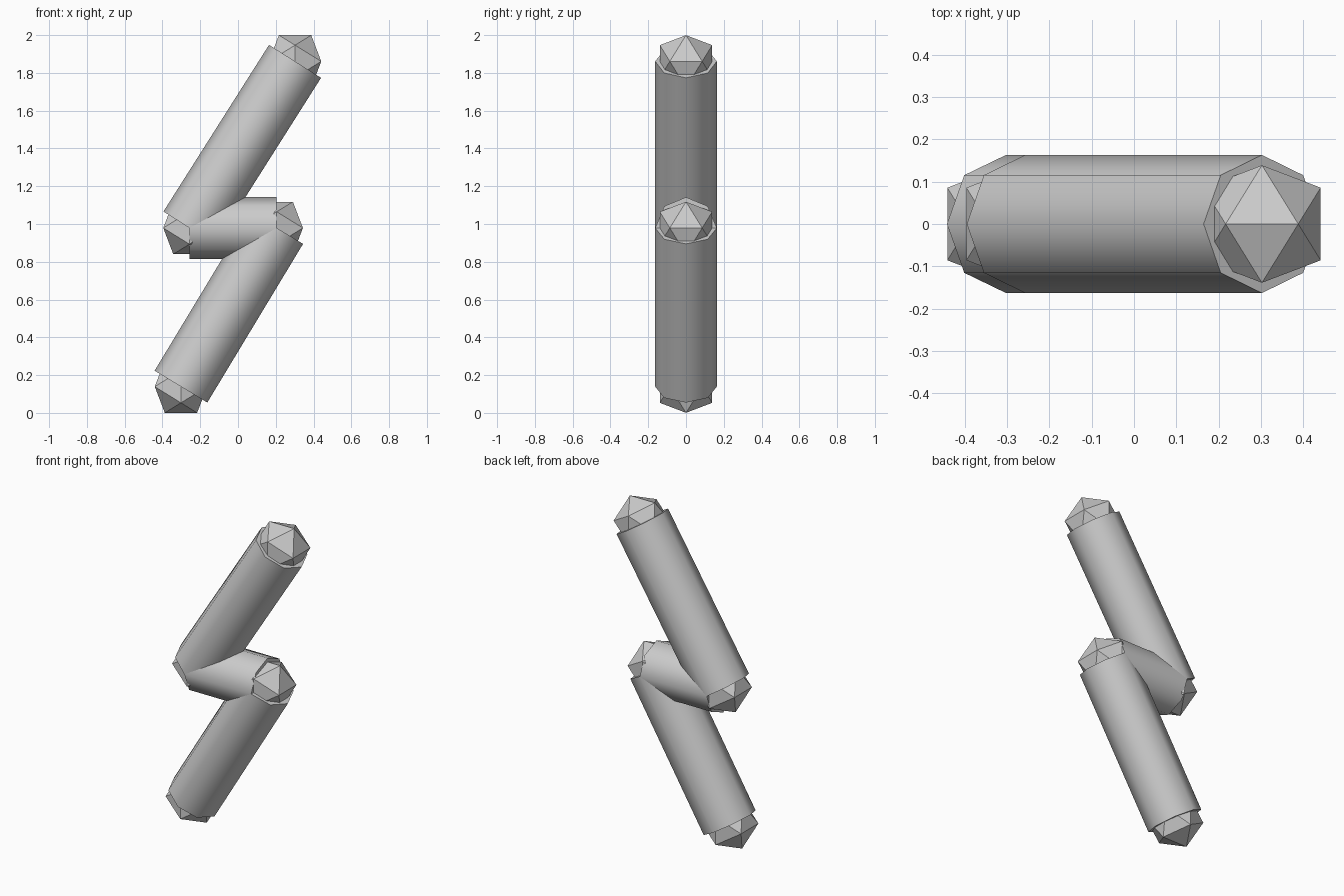
import bpy, bmesh, math
from mathutils import Vector, Matrix

cube = bpy.data.objects.get("Cube")
if cube:
    bpy.data.objects.remove(cube, do_unlink=True)

RADIUS = 0.163
GOLDEN = (1 + math.sqrt(5)) / 2

grey = bpy.data.materials.new("light grey")
grey.use_nodes = True
colour = (0.6, 0.6, 0.6, 1)
grey.diffuse_color = colour
grey.node_tree.nodes["Principled BSDF"].inputs["Base Color"].default_value = colour


def make_object(name, bm, location):
    mesh = bpy.data.meshes.new(name)
    bm.normal_update()
    bm.to_mesh(mesh)
    bm.free()
    mesh.materials.append(grey)
    obj = bpy.data.objects.new(name, mesh)
    obj.location = location
    bpy.context.collection.objects.link(obj)
    return obj


def rod(name, start, end):
    """Eight-sided rod with smooth sides and flat, sharp caps."""
    axis = end - start
    bm = bmesh.new()
    bmesh.ops.create_cone(bm, cap_ends=True, segments=8, radius1=RADIUS,
                          radius2=RADIUS, depth=axis.length)
    for face in bm.faces:
        face.smooth = len(face.verts) == 4
        if not face.smooth:
            for edge in face.edges:
                edge.smooth = False
    turn = Matrix.Rotation(math.atan2(axis.x, axis.z), 4, 'Y')
    bmesh.ops.transform(bm, matrix=turn, verts=bm.verts)
    return make_object(name, bm, (start + end) / 2)


def joint(name, centre):
    """Flat-faced icosahedron with its edges square to the axes."""
    bm = bmesh.new()
    for s in (-1, 1):
        for t in (-1, 1):
            for p in ((s, 0, t * GOLDEN), (t * GOLDEN, s, 0), (0, t * GOLDEN, s)):
                bm.verts.new(Vector(p).normalized() * RADIUS)
    bmesh.ops.convex_hull(bm, input=bm.verts)
    bmesh.ops.recalc_face_normals(bm, faces=bm.faces)
    return make_object(name, bm, centre)


# Zigzag path, bottom to top
path = [Vector(p) for p in ((-0.302, 0, 0.139), (0.205, 0, 0.979),
                            (-0.257, 0, 0.979), (0.302, 0, 1.861))]

# Joints at each corner and end
for name, point in zip(("bottom_joint", "lower_middle_joint",
                        "upper_middle_joint", "top_joint"), path):
    joint(name, point)

# Rods between the joints
for name, start, end in zip(("lower_rod", "middle_rod", "upper_rod"), path, path[1:]):
    rod(name, start, end)
